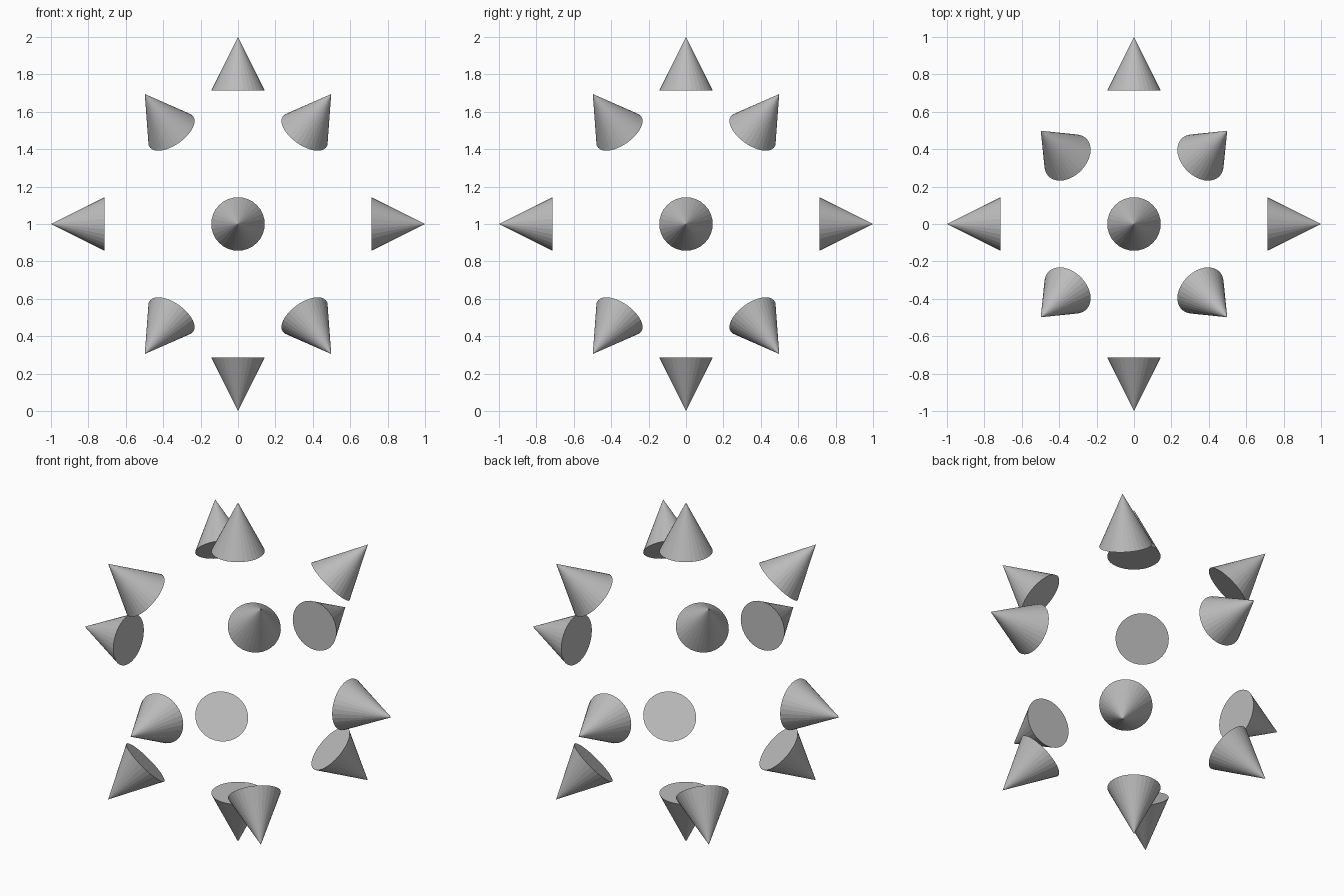
import bpy
from mathutils import Vector

cube = bpy.data.objects.get("Cube")
if cube:
    bpy.data.objects.remove(cube, do_unlink=True)

# Single plain grey
grey = bpy.data.materials.new("grey")
grey.use_nodes = True
colour = (0.5, 0.5, 0.5, 1)
grey.diffuse_color = colour
grey.node_tree.nodes["Principled BSDF"].inputs["Base Color"].default_value = colour

CENTRE = Vector((0, 0, 1))
RADIUS = 1 / 7
HEIGHT = 2 / 7


def add_cone(name, offset, axis):
    """Cone centred at an offset from the middle, its tip pointing along axis."""
    turn = Vector(axis).to_track_quat('Z', 'Y').to_euler()
    bpy.ops.mesh.primitive_cone_add(vertices=32, radius1=RADIUS, radius2=0,
                                    depth=HEIGHT, location=CENTRE + Vector(offset),
                                    rotation=turn)
    cone = bpy.context.object
    cone.name = name
    cone.data.materials.append(grey)


# Six cones on the main axes
axes = {"left": (1, 0, 0), "right": (-1, 0, 0), "back": (0, 1, 0),
        "front": (0, -1, 0), "top": (0, 0, 1), "bottom": (0, 0, -1)}
for side, axis in axes.items():
    add_cone(side + "_cone", Vector(axis) * (1 - HEIGHT / 2), axis)

# Eight diagonal cones, leaning 45 degrees up or down
for z, level in ((1, "upper"), (-1, "lower")):
    for y, depth in ((1, "back"), (-1, "front")):
        for x, side in ((1, "left"), (-1, "right")):
            add_cone(f"{level}_{depth}_{side}_cone",
                     (x * 0.427, y * 0.427, z * 0.594),
                     (x, y, z * 2 ** 0.5))
